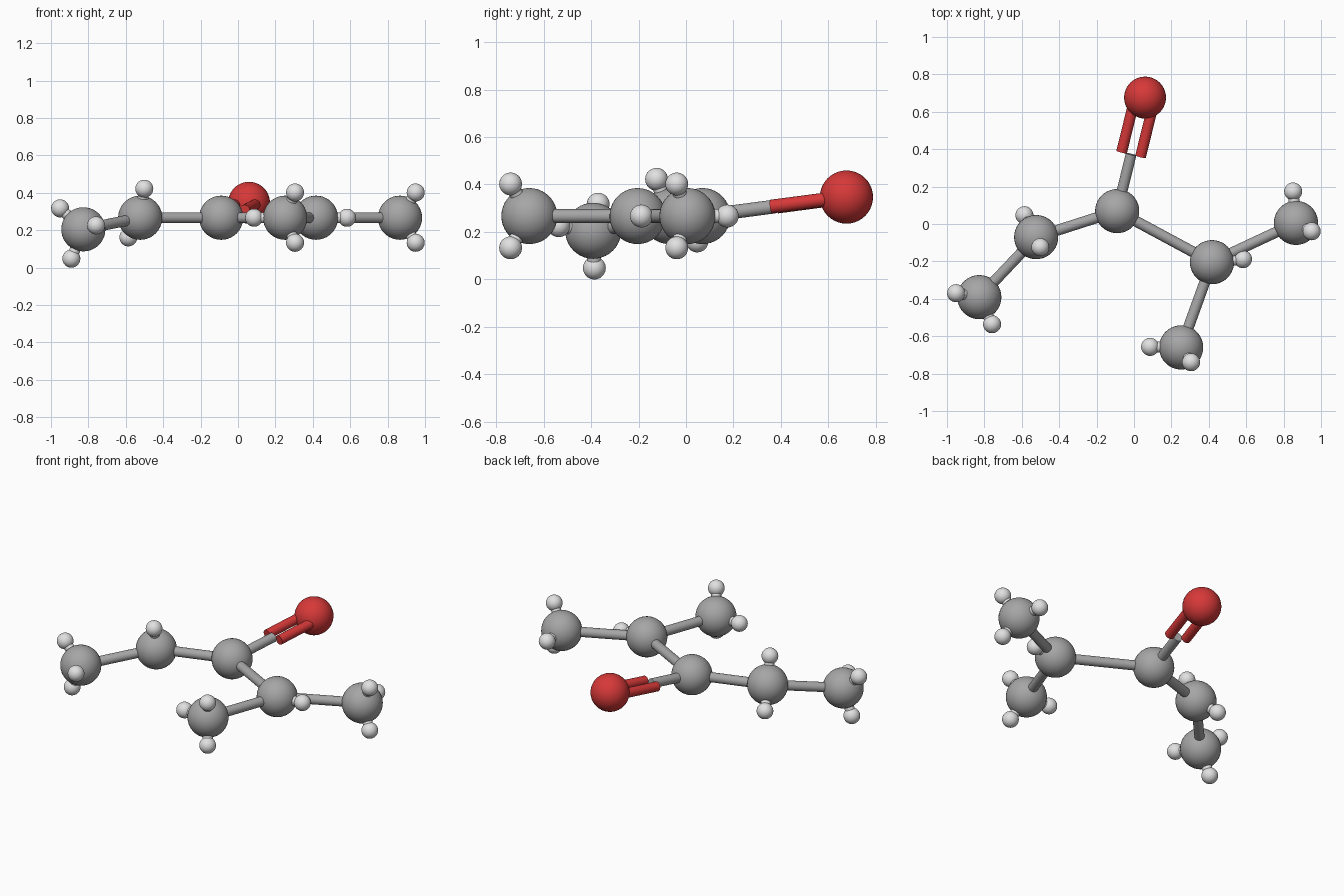
import bpy
from mathutils import Vector

cube = bpy.data.objects.get("Cube")
if cube:
    bpy.data.objects.remove(cube, do_unlink=True)


def material(name, rgb):
    m = bpy.data.materials.new(name)
    m.use_nodes = True
    m.diffuse_color = (*rgb, 1)
    m.node_tree.nodes["Principled BSDF"].inputs["Base Color"].default_value = (*rgb, 1)
    return m


GREY = material("grey", (0.38, 0.38, 0.38))
RED = material("red", (0.68, 0.04, 0.04))
WHITE = material("pale grey", (0.75, 0.75, 0.75))
BOND = 0.029


def finish(name, mat):
    ob = bpy.context.object
    ob.name = name
    ob.data.materials.append(mat)
    bpy.ops.object.shade_smooth_by_angle()
    return ob


def ball(name, pos, radius, mat):
    bpy.ops.mesh.primitive_uv_sphere_add(segments=40, ring_count=20, radius=radius, location=pos)
    finish(name, mat)


def rod(name, a, b, mat):
    bpy.ops.mesh.primitive_cylinder_add(vertices=24, radius=BOND, depth=(b - a).length,
                                        location=(a + b) / 2)
    ob = finish(name, mat)
    ob.rotation_euler = (b - a).to_track_quat('Z', 'Y').to_euler()


# Large grey atoms, each with the small hydrogen atoms attached to it
carbons = {
    "centre": ((-0.09, 0.069, 0.267), []),
    "right_inner": ((-0.523, -0.07, 0.267), [(-0.501, -0.124, 0.422), (-0.586, 0.047, 0.162)]),
    "right_end": ((-0.827, -0.391, 0.205), [(-0.951, -0.37, 0.317), (-0.891, -0.386, 0.048),
                                          (-0.759, -0.536, 0.226)]),
    "left_inner": ((0.417, -0.204, 0.267), [(0.583, -0.188, 0.267)]),
    "left_end": ((0.866, 0.006, 0.267), [(0.851, 0.174, 0.267), (0.95, -0.039, 0.402),
                                         (0.95, -0.039, 0.133)]),
    "front_end": ((0.252, -0.66, 0.267), [(0.086, -0.657, 0.267), (0.305, -0.739, 0.402),
                                         (0.305, -0.739, 0.133)]),
}
for name, (pos, hydrogens) in carbons.items():
    c = Vector(pos)
    ball(f"{name}_carbon", c, 0.118, GREY)
    for i, h in enumerate(hydrogens, 1):
        h = Vector(h)
        ball(f"{name}_hydrogen_{i}", h, 0.048, WHITE)
        rod(f"{name}_hydrogen_bond_{i}", (c + h) / 2, h, WHITE)

# Grey bonds between the large atoms
for a, b in (("centre", "right_inner"), ("right_inner", "right_end"), ("centre", "left_inner"),
             ("left_inner", "left_end"), ("left_inner", "front_end")):
    rod(f"{a}_to_{b}_bond", Vector(carbons[a][0]), Vector(carbons[b][0]), GREY)

# Oxygen atom: single grey half bond, then a pair of red half bonds
start = Vector(carbons["centre"][0])
oxygen = Vector((0.059, 0.676, 0.347))
middle = (start + oxygen) / 2
ball("oxygen", oxygen, 0.112, RED)
rod("oxygen_bond_grey", start, middle, GREY)
side = (oxygen - start).cross(Vector((0, 0, 1))).normalized() * 0.052
for label, s in (("left", 1), ("right", -1)):
    rod(f"oxygen_bond_red_{label}", middle + side * s, oxygen + side * s, RED)
